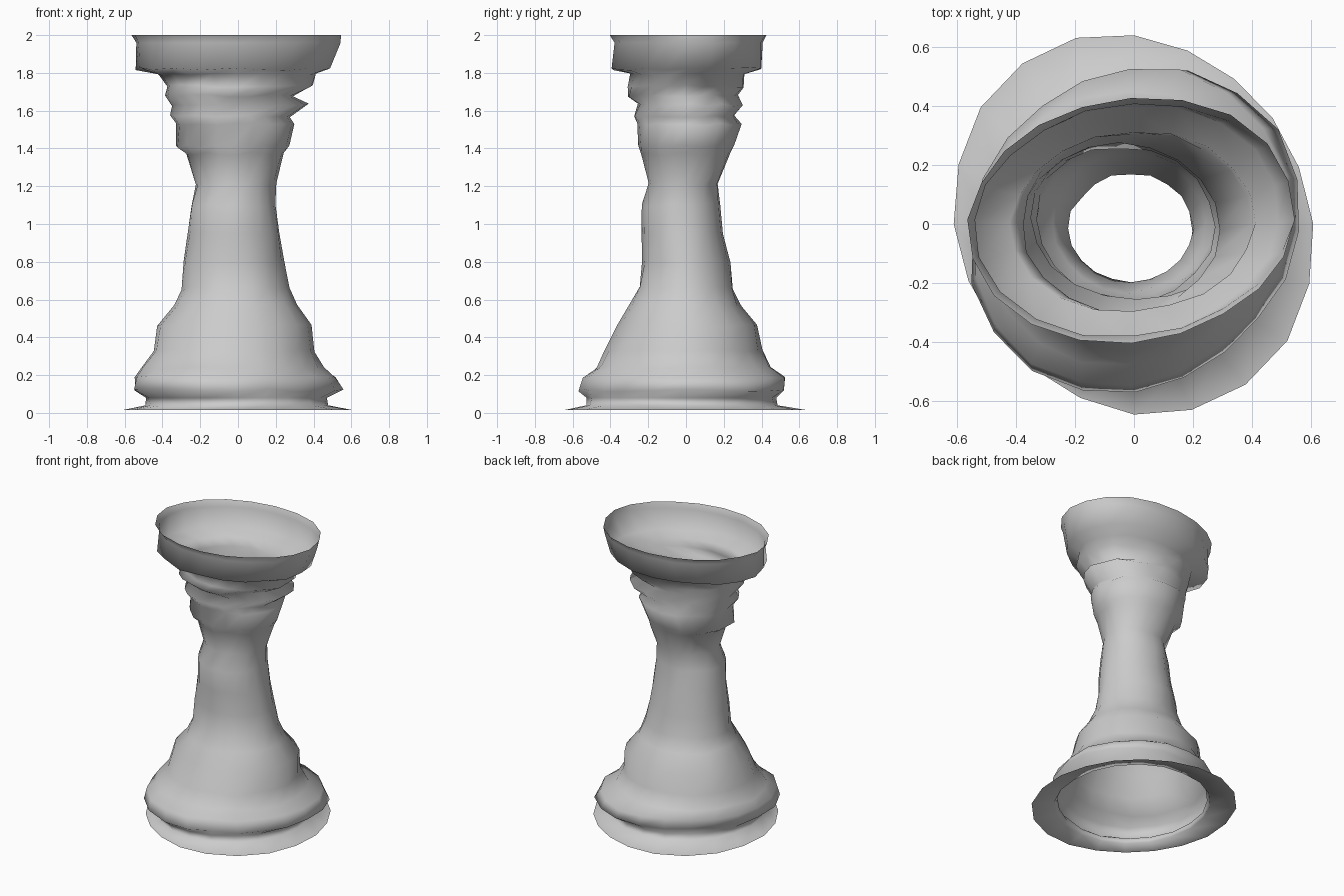
import bpy, bmesh, math, random

random.seed(4)
SIDES = 20

# Each ring: height, x min, x max, y min, y max, diagonal skew
RINGS = [
    (0.015, -0.61, 0.61, -0.64, 0.64, -0.03),   # flat foot flange
    (0.04, -0.49, 0.48, -0.53, 0.49, 0.00),
    (0.08, -0.49, 0.47, -0.53, 0.48, 0.01),
    (0.12, -0.55, 0.56, -0.57, 0.52, 0.04),     # lip above the foot
    (0.19, -0.55, 0.52, -0.55, 0.53, 0.03),
    (0.24, -0.51, 0.45, -0.48, 0.45, 0.01),     # bell-shaped base
    (0.33, -0.45, 0.40, -0.43, 0.40, 0.00),
    (0.46, -0.43, 0.39, -0.36, 0.38, 0.00),
    (0.57, -0.34, 0.31, -0.30, 0.29, 0.00),
    (0.66, -0.30, 0.27, -0.25, 0.25, 0.00),     # stem
    (0.80, -0.29, 0.24, -0.23, 0.23, 0.00),
    (0.95, -0.26, 0.22, -0.23, 0.20, 0.00),
    (1.10, -0.25, 0.20, -0.23, 0.18, 0.00),
    (1.21, -0.22, 0.20, -0.20, 0.17, 0.00),
    (1.37, -0.28, 0.24, -0.23, 0.24, 0.00),
    (1.41, -0.33, 0.27, -0.25, 0.25, 0.00),     # stacked collars
    (1.53, -0.33, 0.30, -0.26, 0.29, 0.00),
    (1.57, -0.36, 0.27, -0.28, 0.26, 0.00),
    (1.63, -0.35, 0.37, -0.26, 0.30, 0.00),
    (1.68, -0.39, 0.29, -0.31, 0.27, 0.00),
    (1.73, -0.38, 0.40, -0.31, 0.31, 0.00),
    (1.79, -0.42, 0.41, -0.30, 0.31, 0.01),
    (1.82, -0.54, 0.49, -0.39, 0.40, 0.02),     # flared cup
    (1.96, -0.54, 0.54, -0.38, 0.41, 0.02),
    (2.00, -0.56, 0.54, -0.40, 0.43, 0.02),
]


def ring_verts(bm, z, x0, x1, y0, y1, skew):
    cx, cy = (x0 + x1) / 2, (y0 + y1) / 2
    verts = []
    for i in range(SIDES):
        a = 2 * math.pi * i / SIDES
        c, s = math.cos(a), math.sin(a)
        r = skew * math.sin(2 * a) + random.uniform(-0.006, 0.006)
        wobble = random.uniform(-0.008, 0.008) if 0.1 < z < 1.9 else 0
        verts.append(bm.verts.new((cx + c * ((x1 - x0) / 2 + r),
                                   cy + s * ((y1 - y0) / 2 + r), z + wobble)))
    return verts


# Open, thin-walled pedestal skinned through the rings
bm = bmesh.new()
loops = [ring_verts(bm, *ring) for ring in RINGS]
for lo, hi in zip(loops, loops[1:]):
    for i in range(SIDES):
        j = (i + 1) % SIDES
        bm.faces.new((lo[i], lo[j], hi[j], hi[i]))
for f in bm.faces:
    f.smooth = True
mesh = bpy.data.meshes.new("pedestal_shell")
bm.to_mesh(mesh)
bm.free()
pedestal = bpy.data.objects.new("pedestal_shell", mesh)
bpy.context.collection.objects.link(pedestal)
